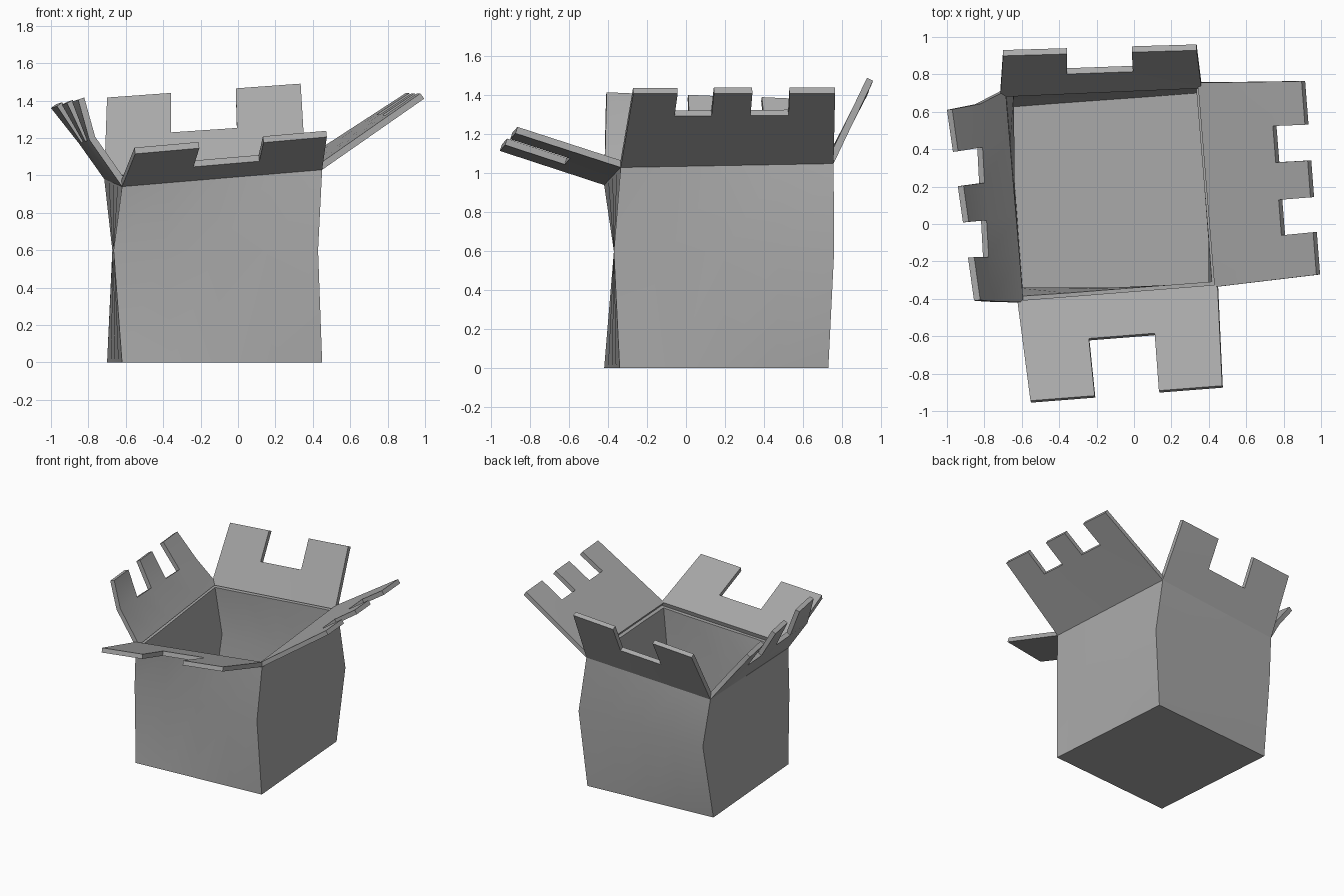
import bpy
import bmesh
from mathutils import Vector

cube = bpy.data.objects.get("Cube")
if cube:
    bpy.data.objects.remove(cube, do_unlink=True)

# One grey card material
card = bpy.data.materials.new("grey_card")
card.use_nodes = True
GREY = (0.4, 0.4, 0.4, 1)
card.diffuse_color = GREY
card.node_tree.nodes["Principled BSDF"].inputs["Base Color"].default_value = GREY


def add_panel(bm, rows, cuts, notched=False):
    """Sheet through rows of (start, end) points; notched drops every second top face."""
    grid = [[bm.verts.new(Vector(a).lerp(Vector(b), u)) for u in cuts] for a, b in rows]
    for r in range(len(rows) - 1):
        for c in range(len(cuts) - 1):
            if notched and r == len(rows) - 2 and c % 2:
                continue
            bm.faces.new((grid[r][c], grid[r][c + 1], grid[r + 1][c + 1], grid[r + 1][c]))


def finish(name, bm, thickness):
    bmesh.ops.remove_doubles(bm, verts=bm.verts, dist=0.0005)
    loose = [v for v in bm.verts if not v.link_faces]
    bmesh.ops.delete(bm, geom=loose, context='VERTS')
    mesh = bpy.data.meshes.new(name)
    bm.to_mesh(mesh)
    bm.free()
    mesh.materials.append(card)
    obj = bpy.data.objects.new(name, mesh)
    bpy.context.collection.objects.link(obj)
    solid = obj.modifiers.new("card_thickness", 'SOLIDIFY')
    solid.thickness = thickness
    solid.offset = -1
    solid.use_even_offset = True
    bpy.ops.object.select_all(action='DESELECT')
    obj.select_set(True)
    bpy.context.view_layer.objects.active = obj
    bpy.ops.object.modifier_apply(modifier=solid.name)
    bpy.ops.object.shade_smooth_by_angle(angle=0.5)


# Corner rings, counterclockwise from the front right corner
bottom = [(-0.62, -0.42, 0), (0.45, -0.34, 0), (0.37, 0.73, 0), (-0.70, 0.65, 0)]
waist = [(-0.665, -0.37, 0.6), (0.428, -0.37, 0.6), (0.428, 0.76, 0.6), (-0.672, 0.745, 0.6)]
rim = [(-0.62, -0.42, 0.94), (0.45, -0.335, 1.03), (0.36, 0.757, 1.05), (-0.715, 0.71, 0.98)]

# Box: four twisted walls and a floor
bm = bmesh.new()
even = [0, 0.25, 0.5, 0.75, 1]
for i in range(4):
    j = (i + 1) % 4
    add_panel(bm, [(ring[i], ring[j]) for ring in (bottom, waist, rim)], even)
floor_rows = [(Vector(bottom[3]).lerp(Vector(bottom[0]), t),
               Vector(bottom[2]).lerp(Vector(bottom[1]), t)) for t in even]
add_panel(bm, floor_rows, even)
finish("box", bm, 0.03)

# Flaps: tip corners, depth of the notches along the flap, tooth edges
two_teeth = [0, 0.335, 0.67, 1]
three_teeth = [0, 0.22, 0.40, 0.59, 0.775, 1]
flaps = [
    ("front_flap", (-0.55, -0.955, 1.115), (0.475, -0.875, 1.205), 0.43, two_teeth),
    ("left_flap", (0.995, -0.27, 1.41), (0.915, 0.765, 1.41), 0.69, three_teeth),
    ("back_flap", (0.335, 0.96, 1.475), (-0.70, 0.93, 1.40), 0.5, two_teeth),
    ("right_flap", (-1.0, 0.61, 1.36), (-0.855, -0.41, 1.405), None, three_teeth),
]
for i, (name, tip_a, tip_b, depth, cuts) in enumerate(flaps):
    base = (rim[i], rim[(i + 1) % 4])
    tip = (tip_a, tip_b)
    if depth is None:  # the right flap bends upward at its notches
        middle = ((-0.85, 0.64, 1.17), (-0.795, -0.415, 1.19))
    else:
        middle = [Vector(b).lerp(Vector(t), depth) for b, t in zip(base, tip)]
    bm = bmesh.new()
    add_panel(bm, [base, middle, tip], cuts, notched=True)
    finish(name, bm, 0.035)
